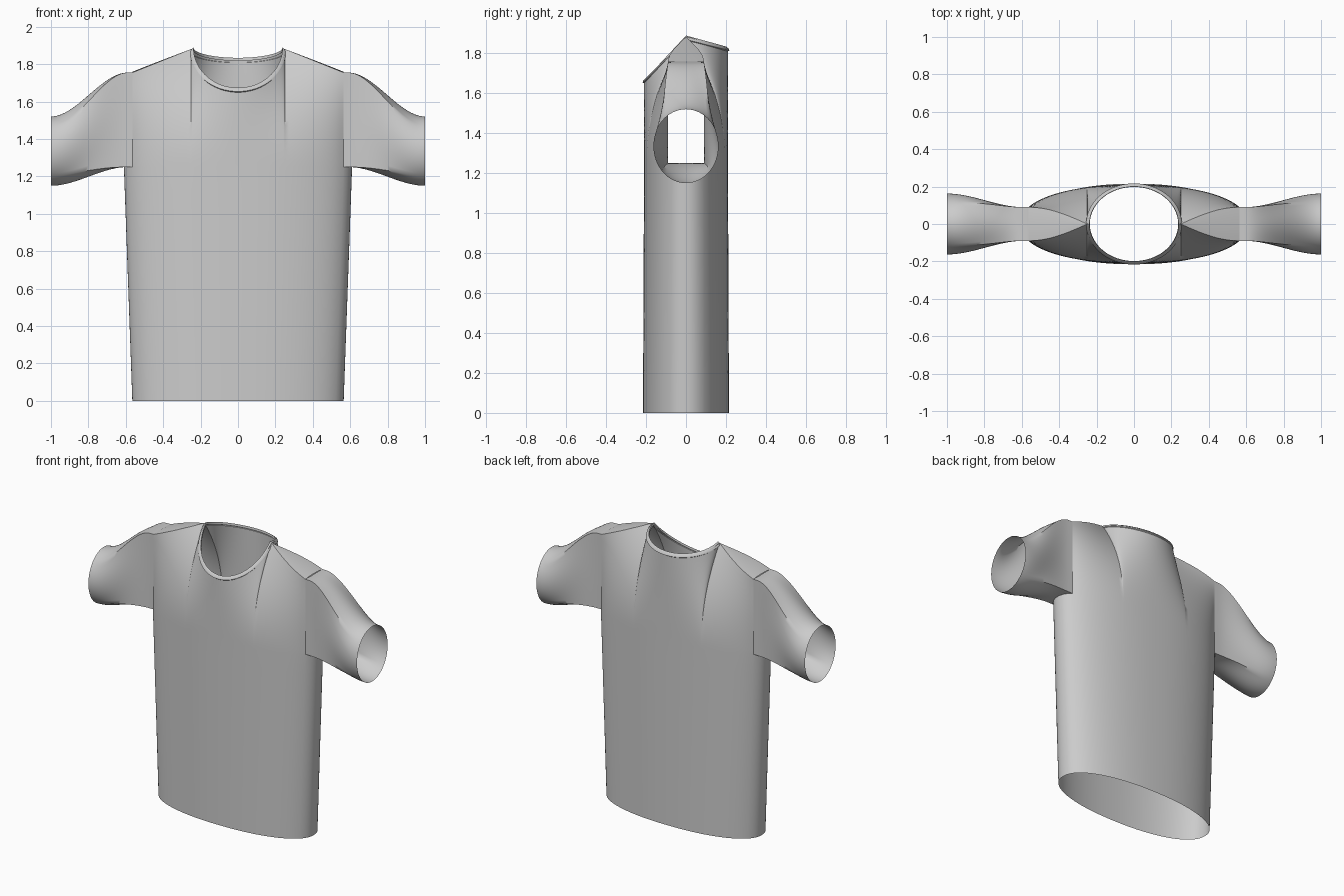
import bpy, bmesh
from math import sin, cos, pi

if "Cube" in bpy.data.objects:
    bpy.data.objects.remove(bpy.data.objects["Cube"])

A, B, P = 0.61, 0.21, 2.2            # chest half width, half depth, roundness
ARM_X, ARM_Y = 0.565, 0.09           # armhole plane and half depth
ARM_LO, ARM_HI = 1.25, 1.755
NECK_X, NECK_Y, NECK_Z = 0.25, 0.21, 1.885


def smooth(t):
    return t * t * (3 - 2 * t)


def lerp(a, b, t):
    return a + (b - a) * t


def make(name, grids, angle=40):
    """Build one object from grids (lists of rows of points), welded together."""
    bm = bmesh.new()
    for rows, closed in grids:
        vs = [[bm.verts.new(p) for p in r] for r in rows]
        n = len(rows[0])
        for a, b in zip(vs, vs[1:]):
            for j in range(n if closed else n - 1):
                k = (j + 1) % n
                bm.faces.new((a[j], a[k], b[k], b[j]))
    bmesh.ops.remove_doubles(bm, verts=bm.verts, dist=0.0004)
    bmesh.ops.recalc_face_normals(bm, faces=bm.faces)
    me = bpy.data.meshes.new(name)
    bm.to_mesh(me)
    bm.free()
    ob = bpy.data.objects.new(name, me)
    bpy.context.collection.objects.link(ob)
    bpy.ops.object.select_all(action='DESELECT')
    ob.select_set(True)
    bpy.context.view_layer.objects.active = ob
    bpy.ops.object.shade_smooth_by_angle(angle=angle * pi / 180)
    return ob


def wall(x):
    return B * max(0, 1 - abs(x / A) ** P) ** (1 / P)


def neck_z(s):
    """Neckline height; s runs -1 (front) to 1 (back)."""
    return NECK_Z + (0.215 * s if s < 0 else -0.055 * s)


def top_edge(x, side):
    """Upper edge of the front (side -1) or back (side 1) panel."""
    ax = abs(x)
    if ax < NECK_X:
        s = (1 - (ax / NECK_X) ** 2) ** 0.5
        return NECK_Y * s, neck_z(side * s) - 0.012 * s
    u = (ax - NECK_X) / (ARM_X - NECK_X)
    return ARM_Y * sin(u * pi / 2), lerp(NECK_Z - 0.004, ARM_HI, u)


# Columns across the chest
sh = [lerp(ARM_X, NECK_X, i / 14) for i in range(14)]
xs = [-x for x in sh] + [-NECK_X * cos(pi * i / 40) for i in range(41)] + sh[::-1]

# Lower tube
side = [lerp(ARM_X, A, sin(i / 10 * pi / 2)) for i in range(1, 10)]
ring = [(x, -wall(x)) for x in xs]
ring += [(x, -wall(x)) for x in side] + [(A, 0)] + [(x, wall(x)) for x in side[::-1]]
ring += [(x, wall(x)) for x in xs[::-1]]
ring += [(-x, wall(x)) for x in side] + [(-A, 0)] + [(-x, -wall(x)) for x in side[::-1]]
tube = []
for i in range(11):
    t = i / 10
    tube.append([(x * lerp(0.565 / A, 1, t), y * lerp(1.025, 1, t), ARM_LO * t) for x, y in ring])


# Front and back chest panels rising to neckline and shoulder
def panel(sd):
    rows = []
    for i in range(21):
        t = i / 20
        row = []
        for x in xs:
            ty, tz = top_edge(x, sd)
            row.append((x, sd * lerp(wall(x), ty, t ** 2.2), lerp(ARM_LO, tz, t)))
        rows.append(row)
    return rows


# Shoulder wedges between the two panels
def wedge(m):
    rows = []
    for x in sh + [NECK_X]:
        y, z = top_edge(x, 1)
        rows.append([(m * x, y * v / 4, z + 0.05 * y * (1 - (v / 4) ** 2)) for v in range(-4, 5)])
    return rows


make("shirt_body", [(tube, True), (panel(-1), False), (panel(1), False),
                    (wedge(1), False), (wedge(-1), False)])


# Sleeves: rectangular armhole easing to an oval cuff
def sleeve(name, m):
    rows = []
    for i in range(25):
        t = i / 24
        k = smooth(max(0, (t - 0.06) / 0.94))
        hi, lo = lerp(ARM_HI, 1.52, k), lerp(ARM_LO, 1.15, k)
        w = lerp(ARM_Y, 0.163, k)
        row = []
        for j in range(64):
            c, s = cos(2 * pi * j / 64), sin(2 * pi * j / 64)
            q = lerp(1 / max(abs(c), abs(s)), 1, k)
            row.append((m * lerp(ARM_X, 1, t), w * c * q, (hi + lo) / 2 + (hi - lo) / 2 * s * q))
        rows.append(row)
    make(name, [(rows, True)], 50)


sleeve("right_sleeve", 1)
sleeve("left_sleeve", -1)

# Collar band around the neckline
band = []
for rx, ry, dz in ((0.250, 0.208, -0.022), (0.256, 0.217, -0.016), (0.254, 0.215, -0.008),
                   (0.238, 0.200, 0.004), (0.236, 0.198, -0.012)):
    band.append([(rx * cos(2 * pi * j / 96), ry * sin(2 * pi * j / 96),
                  neck_z(sin(2 * pi * j / 96)) + dz) for j in range(96)])
make("collar", [(band, True)], 45)
